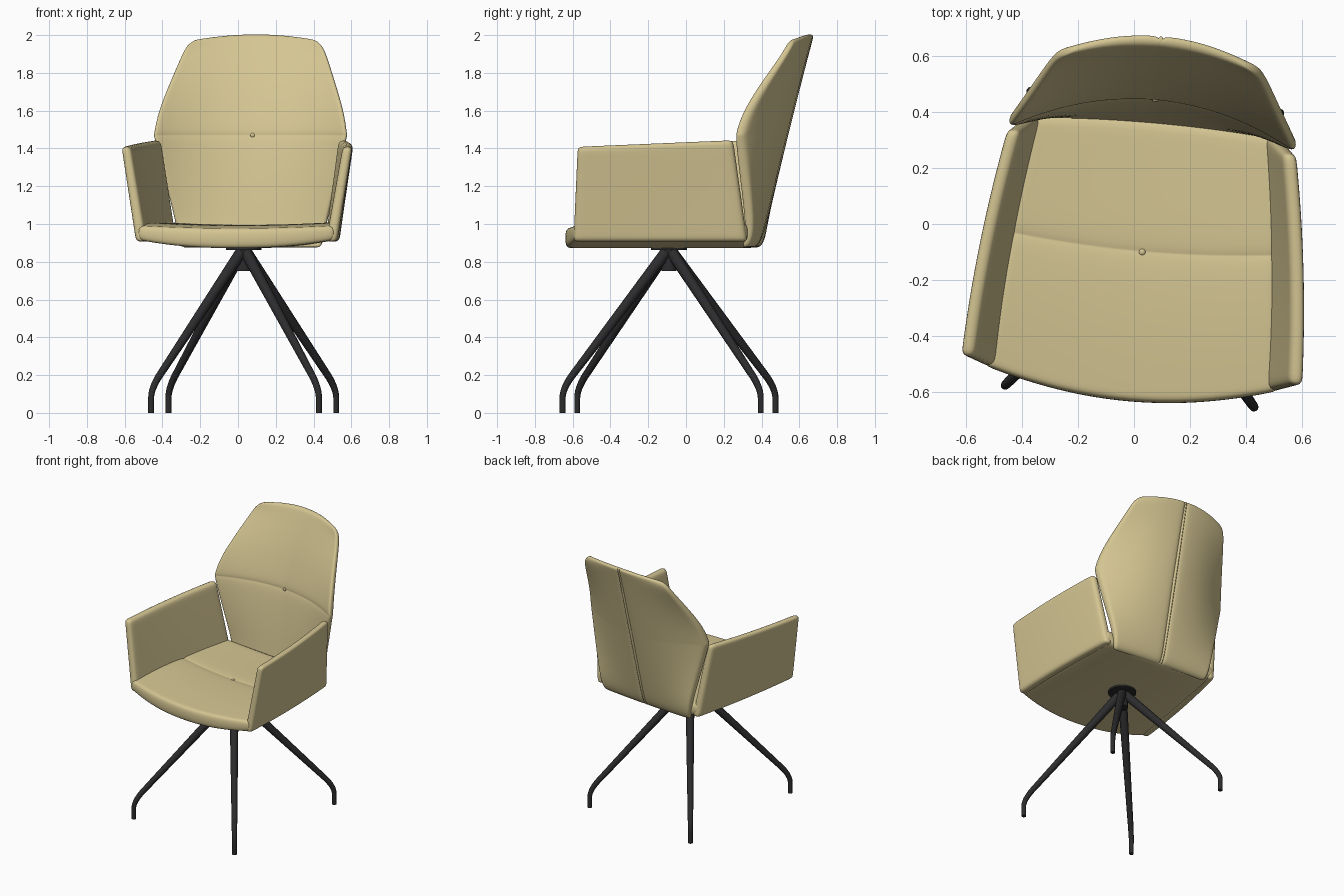
import bpy, bmesh, math
from mathutils import Vector

cube = bpy.data.objects.get("Cube")
if cube:
    bpy.data.objects.remove(cube)

# The whole chair is turned slightly about its hub
HUB = Vector((0.03, -0.09, 0))
TURN = math.radians(-5)


def material(name, color, rough):
    m = bpy.data.materials.new(name)
    m.use_nodes = True
    m.diffuse_color = color
    node = m.node_tree.nodes["Principled BSDF"]
    node.inputs["Base Color"].default_value = color
    node.inputs["Roughness"].default_value = rough
    return m


fabric = material("sand fabric", (0.66, 0.56, 0.29, 1), 0.8)
metal = material("black metal", (0.025, 0.025, 0.027, 1), 0.5)


def place(obj, mat):
    obj.data.materials.append(mat)
    obj.location = HUB
    obj.rotation_euler.z = TURN
    return obj


def link(name, data):
    obj = bpy.data.objects.new(name, data)
    bpy.context.collection.objects.link(obj)
    return obj


def lerp(a, b, t):
    return a + (b - a) * t


def sample(table, x):
    """Linear lookup of a row of values, keyed by the first column."""
    for lo, hi in zip(table, table[1:]):
        if x <= hi[0]:
            t = (x - lo[0]) / (hi[0] - lo[0])
            return [lerp(a, b, t) for a, b in zip(lo[1:], hi[1:])]
    return table[-1][1:]


def mirrored(values):
    return sorted({-v for v in values} | set(values))


def slab(name, columns, rows, side_a, side_b):
    """Upholstered panel: two matching grids closed around the rim, then smoothed."""
    bm = bmesh.new()
    a, b = [[[bm.verts.new(f(s, r)) for s in columns] for r in rows]
            for f in (side_a, side_b)]
    nc, nr = len(columns), len(rows)
    for grid in (a, b):
        for j in range(nr - 1):
            for i in range(nc - 1):
                bm.faces.new((grid[j][i], grid[j][i + 1],
                              grid[j + 1][i + 1], grid[j + 1][i]))
    rim = [(0, i) for i in range(nc)] + [(j, nc - 1) for j in range(1, nr)]
    rim += [(nr - 1, i) for i in range(nc - 2, -1, -1)] + [(j, 0) for j in range(nr - 2, 0, -1)]
    for (j, i), (l, k) in zip(rim, rim[1:] + rim[:1]):
        bm.faces.new((a[j][i], a[l][k], b[l][k], b[j][i]))
    bmesh.ops.recalc_face_normals(bm, faces=bm.faces)
    for f in bm.faces:
        f.smooth = True
    mesh = bpy.data.meshes.new(name)
    bm.to_mesh(mesh)
    bm.free()
    obj = place(link(name, mesh), fabric)
    mod = obj.modifiers.new("smooth", 'SUBSURF')
    mod.levels = mod.render_levels = 2
    return obj


GROOVE = 0.012

# Backrest: height, half width, front centre, front edge, rear centre, rear edge
BACK = [
    (0.875, 0.37, 0.43, 0.42, 0.46, 0.45),
    (0.91, 0.385, 0.44, 0.43, 0.49, 0.475),
    (1.0, 0.40, 0.455, 0.44, 0.515, 0.49),
    (1.2, 0.45, 0.48, 0.415, 0.565, 0.47),
    (1.47, 0.515, 0.527, 0.385, 0.632, 0.44),
    (1.6, 0.495, 0.565, 0.425, 0.665, 0.475),
    (1.75, 0.445, 0.615, 0.51, 0.702, 0.56),
    (1.92, 0.385, 0.69, 0.625, 0.745, 0.665),
    (1.975, 0.36, 0.715, 0.65, 0.76, 0.685),
    (2.005, 0.32, 0.73, 0.67, 0.768, 0.69),
]
SEAM_Z = 1.47


def back_point(t, z, rear):
    half, front_mid, front_edge, rear_mid, rear_edge = sample(BACK, z)
    bend = abs(t) ** 2.1
    if rear:
        y = lerp(rear_mid, rear_edge, bend)
        if abs(abs(t) - 0.025) < 0.001:      # pair of stitched lines
            y -= GROOVE
    else:
        y = lerp(front_mid, front_edge, bend)
        if z == SEAM_Z:                      # cross seam
            y += GROOVE
    crown = 0.03 * t * t * max(0, z - SEAM_Z) / 0.53
    return (half * t, y, z - crown)


heights = sorted([row[0] for row in BACK] + [SEAM_Z - 0.012, SEAM_Z + 0.012])
slab("backrest", mirrored([0, 0.012, 0.025, 0.038, 0.2, 0.4, 0.6, 0.8, 0.93, 1]), heights,
     lambda t, z: back_point(t, z, False), lambda t, z: back_point(t, z, True))

# Seat cushion with a bowed front, a cross seam and a dished underside
SEAM_S = 0.53


def seat_point(t, s, under):
    y = lerp(-0.548 + 0.085 * t * t, 0.47 - 0.02 * t * t, s)
    half = lerp(0.525, 0.445, s)
    if under:
        z = 0.872 + 0.045 * abs(t) ** 2.5
    else:
        z = lerp(0.975, 0.995, min(1, s * 4)) + 0.015 * t * t
        if s == SEAM_S:
            z -= GROOVE
    return (half * t, y, z)


slab("seat", mirrored([0, 0.25, 0.5, 0.75, 0.93, 1]),
     [0, 0.03, 0.12, 0.3, SEAM_S - 0.012, SEAM_S, SEAM_S + 0.012, 0.75, 0.95, 1],
     lambda t, s: seat_point(t, s, False), lambda t, s: seat_point(t, s, True))


# Armrests: leaning panels that taper in towards the back
def arm_point(side, a, h, inner):
    x = lerp(lerp(0.535, 0.45, a), lerp(0.615, 0.52, a), h) + 0.07 * a * (1 - a)
    y = lerp(lerp(-0.465, 0.455, a), lerp(-0.435, 0.385, a), h)
    z = lerp(0.905, lerp(1.41, 1.445, a), h)
    if inner:
        x -= lerp(0.06, 0.052, h)
    return (side * x, y, z)


for label, side in (("left", 1), ("right", -1)):
    slab("armrest_" + label, [0, 0.05, 0.25, 0.5, 0.75, 0.95, 1],
         [0, 0.07, 0.35, 0.65, 0.92, 1],
         lambda a, h: arm_point(side, a, h, False),
         lambda a, h: arm_point(side, a, h, True))


# Tufting buttons where the seams cross the centre
def button(name, point, scale):
    bm = bmesh.new()
    bmesh.ops.create_uvsphere(bm, u_segments=12, v_segments=8, radius=0.012)
    bmesh.ops.scale(bm, vec=scale, verts=bm.verts)
    bmesh.ops.translate(bm, vec=point, verts=bm.verts)
    for f in bm.faces:
        f.smooth = True
    mesh = bpy.data.meshes.new(name)
    bm.to_mesh(mesh)
    bm.free()
    place(link(name, mesh), fabric)


button("back_button", (0, 0.534, SEAM_Z), (1, 0.5, 1))
button("seat_button", (0, -0.01, 0.988), (1, 1, 0.5))


# Swivel hub and mounting disc
def cylinder(name, radius, low, high):
    bpy.ops.mesh.primitive_cylinder_add(vertices=32, radius=radius, depth=high - low)
    obj = bpy.context.object
    obj.name = name
    place(obj, metal)
    obj.location.z = (low + high) / 2
    bpy.ops.object.shade_smooth_by_angle()


cylinder("hub", 0.04, 0.75, 0.88)
cylinder("mounting_disc", 0.095, 0.862, 0.882)


# Four tapered legs, bent upright at the feet
def leg(name, dx, dy):
    bend = [Vector((0.635, 0.19)), Vector((0.69, 0.125)), Vector((0.69, 0.08))]
    path = [(0.025, 0.845, 0.031)]
    for k in range(7):
        t = k / 6
        p = bend[0].lerp(bend[1], t).lerp(bend[1].lerp(bend[2], t), t)
        path.append((p.x, p.y, lerp(0.019, 0.016, t)))
    path.append((0.69, 0, 0.016))
    curve = bpy.data.curves.new(name, 'CURVE')
    curve.dimensions = '3D'
    curve.bevel_depth = 1
    curve.bevel_resolution = 4
    curve.use_fill_caps = True
    spline = curve.splines.new('POLY')
    spline.points.add(len(path) - 1)
    for point, (r, z, radius) in zip(spline.points, path):
        point.co = (dx * r, dy * r, z, 1)
        point.radius = radius
    spline.use_smooth = True
    place(link(name, curve), metal)


for end, sy in (("front", -1), ("back", 1)):
    for label, sx in (("left", 1), ("right", -1)):
        leg(f"{end}_{label}_leg", sx * 0.646, sy * 0.763)
